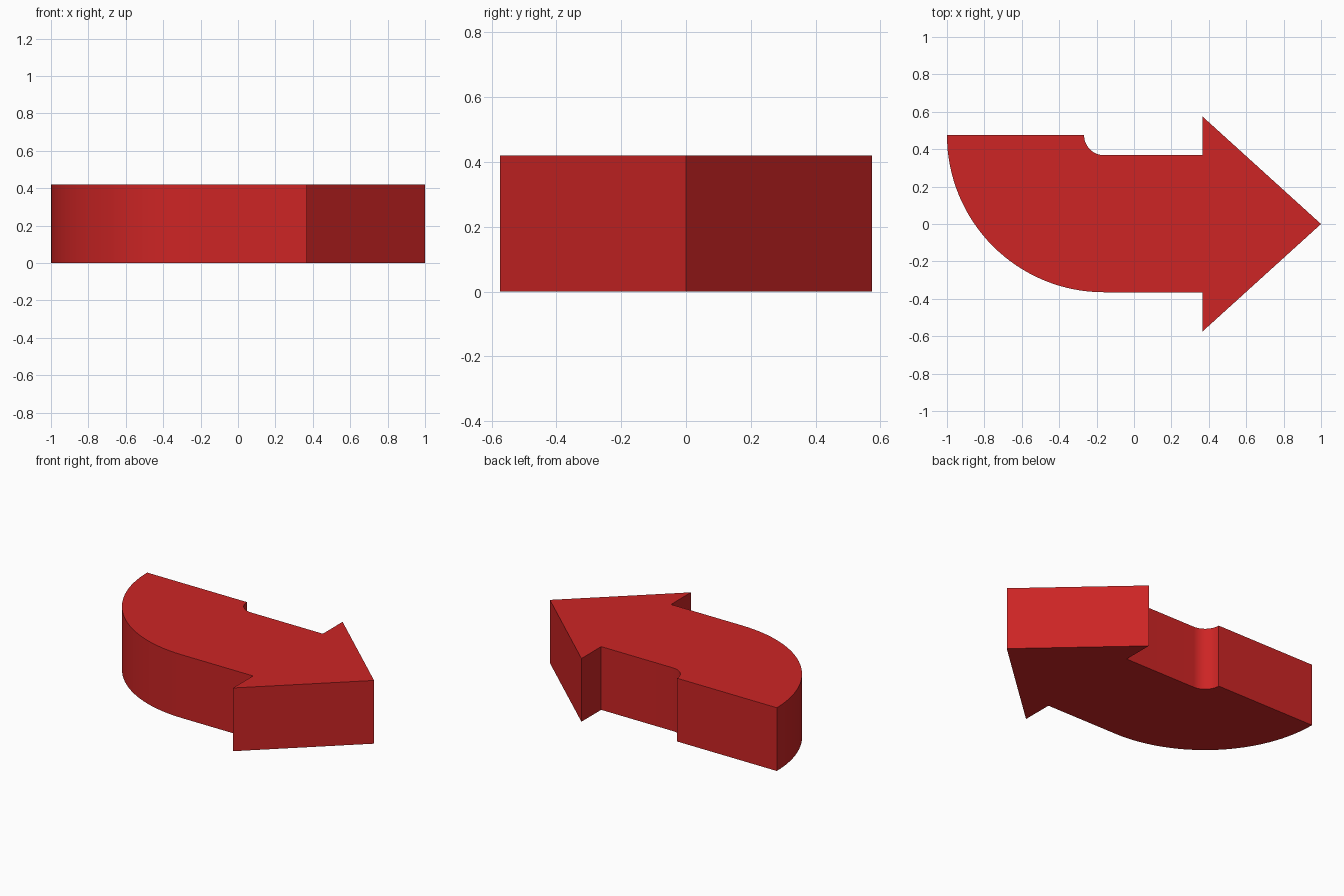
import bpy
import bmesh
import math

cube = bpy.data.objects.get("Cube")
if cube:
    bpy.data.objects.remove(cube, do_unlink=True)

HEIGHT = 0.42
BEND_X, BEND_Y = -0.16, 0.475      # shared centre of both bend arcs
INNER_R, OUTER_R = 0.107, 0.84
HEAD_X, HEAD_HALF = 0.366, 0.575   # base of the arrow head


def arc(radius, start, end, steps):
    """Points along an arc around the bend centre, angles in degrees."""
    points = []
    for i in range(steps + 1):
        a = math.radians(start + (end - start) * i / steps)
        points.append((BEND_X + radius * math.cos(a), BEND_Y + radius * math.sin(a)))
    return points


# Paint
red = bpy.data.materials.new("red")
red.use_nodes = True
red.diffuse_color = (0.61, 0.018, 0.018, 1)
red.node_tree.nodes["Principled BSDF"].inputs["Base Color"].default_value = red.diffuse_color

# Outline: head, upper shaft edge, inner bend, outer bend, lower shaft edge
outline = [(1.0, 0.0), (HEAD_X, HEAD_HALF), (HEAD_X, BEND_Y - INNER_R)]
outline += arc(INNER_R, 270, 180, 16)
outline += arc(OUTER_R, 180, 270, 32)
outline += [(HEAD_X, BEND_Y - OUTER_R), (HEAD_X, -HEAD_HALF)]

# Extrude the outline into a solid arrow
bm = bmesh.new()
base = bm.faces.new([bm.verts.new((x, y, 0)) for x, y in outline])
top = bmesh.ops.extrude_face_region(bm, geom=[base], use_keep_orig=True)
top_verts = [g for g in top["geom"] if isinstance(g, bmesh.types.BMVert)]
bmesh.ops.translate(bm, verts=top_verts, vec=(0, 0, HEIGHT))
bmesh.ops.recalc_face_normals(bm, faces=bm.faces)

mesh = bpy.data.meshes.new("curved_arrow")
bm.to_mesh(mesh)
bm.free()
mesh.materials.append(red)
arrow = bpy.data.objects.new("curved_arrow", mesh)
bpy.context.collection.objects.link(arrow)

# Smooth bends with crisp corners
bpy.ops.object.select_all(action="DESELECT")
arrow.select_set(True)
bpy.context.view_layer.objects.active = arrow
bpy.ops.object.shade_smooth_by_angle(angle=math.radians(30))
